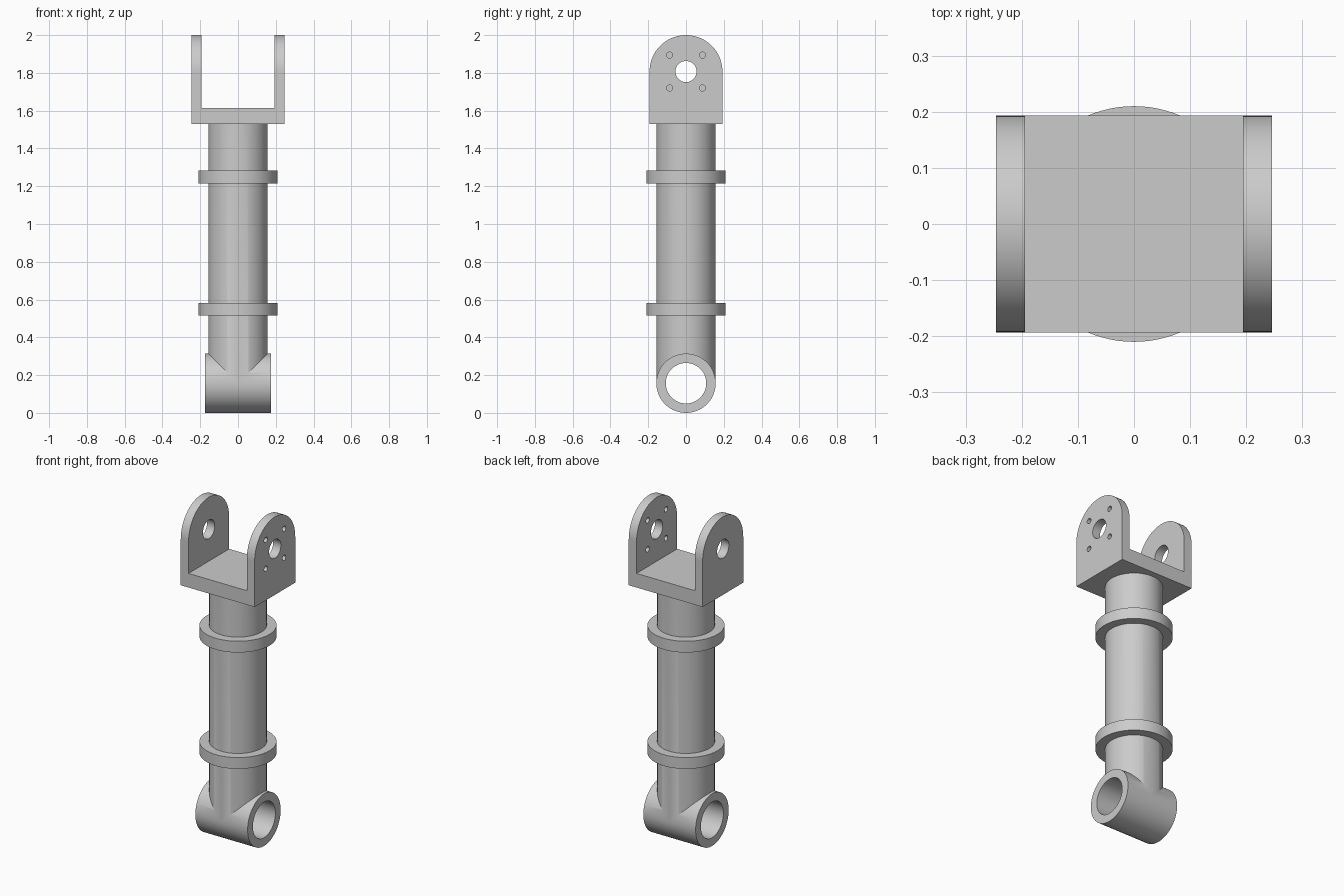
import bpy
import math
from mathutils import Matrix

cube = bpy.data.objects.get("Cube")
if cube:
    bpy.data.objects.remove(cube, do_unlink=True)

# Single painted-metal material
grey = bpy.data.materials.new("light_grey_metal")
grey.use_nodes = True
colour = (0.6, 0.6, 0.6, 1)
grey.diffuse_color = colour
grey.node_tree.nodes["Principled BSDF"].inputs["Base Color"].default_value = colour


def cylinder(name, radius, start, end, axis="Z", offset=(0, 0, 0), sides=96):
    """Cylinder running from start to end along the z or x axis."""
    turn = (0, math.pi / 2, 0) if axis == "X" else (0, 0, 0)
    mid = (start + end) / 2
    x, y, z = offset
    place = (x + mid, y, z) if axis == "X" else (x, y, z + mid)
    bpy.ops.mesh.primitive_cylinder_add(
        vertices=sides, radius=radius, depth=end - start, location=place, rotation=turn)
    return finish(bpy.context.object, name)


def box(name, low, high):
    bpy.ops.mesh.primitive_cube_add(size=1)
    obj = bpy.context.object
    size = [b - a for a, b in zip(low, high)]
    centre = [(a + b) / 2 for a, b in zip(low, high)]
    obj.data.transform(Matrix.Translation(centre) @ Matrix.Diagonal((*size, 1)))
    return finish(obj, name)


def finish(obj, name):
    obj.name = name
    obj.data.materials.append(grey)
    return obj


def combine(obj, tool, operation):
    """Apply a boolean and discard the tool object."""
    mod = obj.modifiers.new(operation.lower(), "BOOLEAN")
    mod.object, mod.operation, mod.solver = tool, operation, "EXACT"
    bpy.ops.object.select_all(action="DESELECT")
    bpy.context.view_layer.objects.active = obj
    obj.select_set(True)
    bpy.ops.object.modifier_apply(modifier=mod.name)
    bpy.data.objects.remove(tool, do_unlink=True)


def smooth(obj):
    bpy.ops.object.select_all(action="DESELECT")
    bpy.context.view_layer.objects.active = obj
    obj.select_set(True)
    bpy.ops.object.shade_smooth_by_angle(angle=math.radians(25))


TUBE_R = 0.157
FORK_X, FORK_R = 0.246, 0.193
FORK_BASE, PIVOT = 1.53, 1.807

# Main tube merged with the cross sleeve, bored through sideways
tube = cylinder("main_tube", TUBE_R, TUBE_R, FORK_BASE)
sleeve = cylinder("sleeve", TUBE_R, -0.174, 0.174, "X", (0, 0, TUBE_R))
combine(tube, sleeve, "UNION")
bore = cylinder("sleeve_bore", 0.107, -0.3, 0.3, "X", (0, 0, TUBE_R))
combine(tube, bore, "DIFFERENCE")
smooth(tube)

# Collars around the tube
for name, low in (("lower_collar", 0.515), ("upper_collar", 1.215)):
    smooth(cylinder(name, 0.21, low, low + 0.068))

# Fork: arched block with a slot cut between the two cheeks
fork = box("fork", (-FORK_X, -FORK_R, FORK_BASE), (FORK_X, FORK_R, PIVOT))
arch = cylinder("arch", FORK_R, -FORK_X, FORK_X, "X", (0, 0, PIVOT))
combine(fork, arch, "UNION")
slot = box("slot", (-0.194, -0.3, 1.615), (0.194, 0.3, 2.2))
combine(fork, slot, "DIFFERENCE")

# Pivot hole through both cheeks, bolt holes through the left cheek only
pivot = cylinder("pivot_hole", 0.056, -0.4, 0.4, "X", (0, 0, PIVOT), 48)
combine(fork, pivot, "DIFFERENCE")
for y in (-0.087, 0.087):
    for z in (-0.087, 0.087):
        bolt = cylinder("bolt_hole", 0.016, 0.1, 0.4, "X", (0, y, PIVOT + z), 24)
        combine(fork, bolt, "DIFFERENCE")
smooth(fork)
